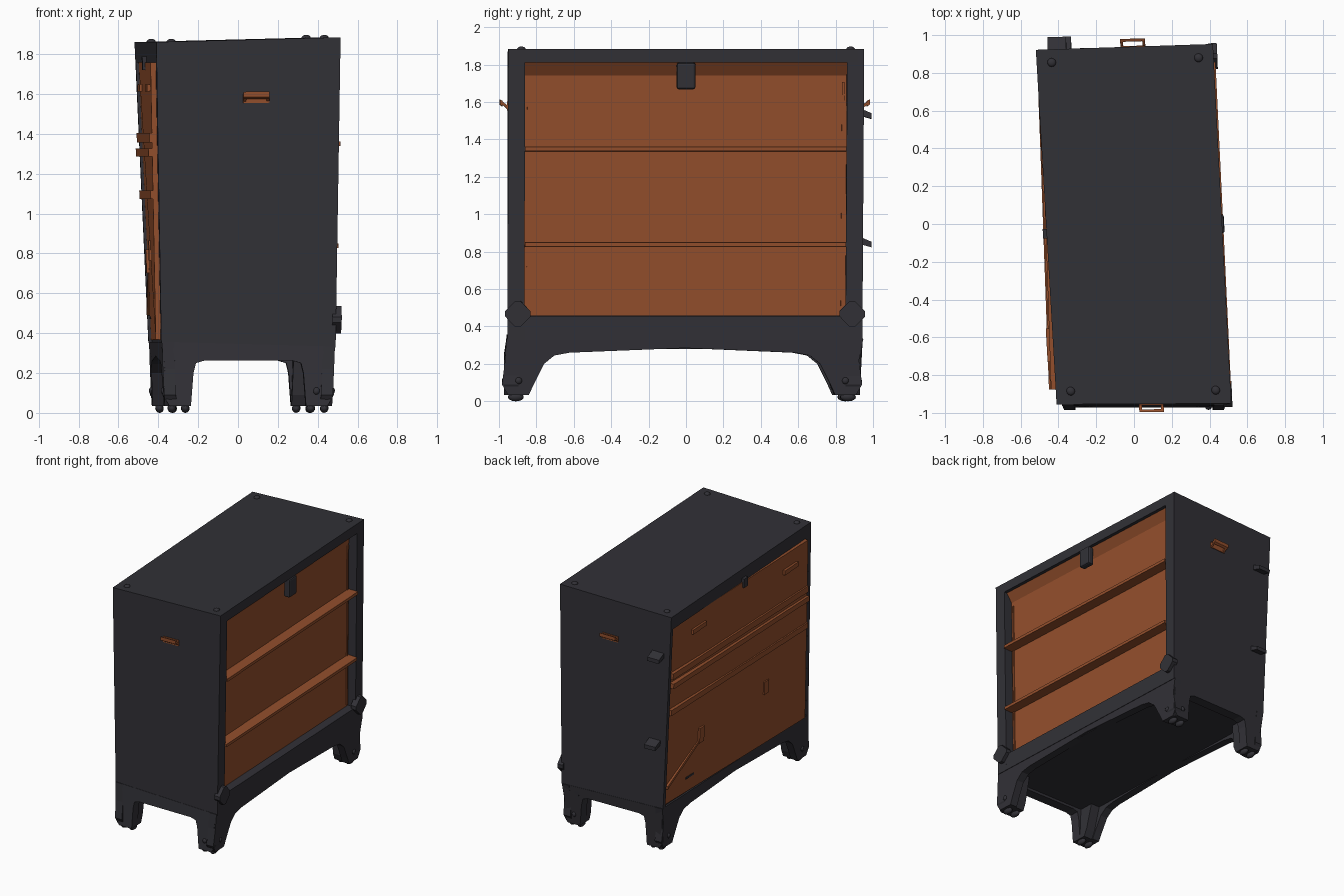
import bpy, bmesh, math
from mathutils import Vector, Matrix

if "Cube" in bpy.data.objects:
    bpy.data.objects.remove(bpy.data.objects["Cube"])

def material(name, col):
    m = bpy.data.materials.new(name)
    m.diffuse_color = (*col, 1)
    m.use_nodes = True
    m.node_tree.nodes["Principled BSDF"].inputs["Base Color"].default_value = m.diffuse_color
    return m

DARK = material("charcoal", (0.031, 0.030, 0.037))
ORANGE = material("rust orange", (0.29, 0.077, 0.025))

# The cabinet is slightly crooked: map a straight local box onto leaning corners
HX, HY = 0.47, 0.945
TOP = [(-0.41, -0.955), (0.515, -0.95), (-0.52, 0.922), (0.418, 0.953)]
LOW = [(-0.385, -0.955), (0.49, -0.955), (-0.45, 0.925), (0.41, 0.943)]

def warp(p):
    t = min(1, max(0, (p.z - 0.35) / 1.53))
    x = p.x * (1 - 0.035 * max(0, 0.3 - p.z) / 0.3)
    u, v = (x / HX + 1) / 2, (p.y / HY + 1) / 2
    w = [(1 - u) * (1 - v), u * (1 - v), (1 - u) * v, u * v]
    q = [sum(w[i] * (LOW[i][k] * (1 - t) + TOP[i][k] * t) for i in range(4)) for k in (0, 1)]
    shift = -0.015 if p.z < 0.27 else 0
    return Vector((q[0], q[1] + shift, p.z + 0.012 * (2 * u - 1) * (2 * t - 1) * (p.z > 0.3)))

def finish(bm, name, mat, smooth=False):
    bmesh.ops.recalc_face_normals(bm, faces=bm.faces[:])
    for v in bm.verts:
        v.co = warp(v.co)
    me = bpy.data.meshes.new(name)
    bm.to_mesh(me)
    bm.free()
    me.materials.append(mat)
    for p in me.polygons:
        p.use_smooth = smooth
    ob = bpy.data.objects.new(name, me)
    bpy.context.collection.objects.link(ob)
    return ob

def add_prism(bm, pts, axis, lo, hi):
    def at(a, b, c):
        return {'x': (c, a, b), 'y': (a, c, b), 'z': (a, b, c)}[axis]
    A = [bm.verts.new(at(a, b, lo)) for a, b in pts]
    B = [bm.verts.new(at(a, b, hi)) for a, b in pts]
    bm.faces.new(A)
    bm.faces.new(B[::-1])
    n = len(pts)
    for i in range(n):
        bm.faces.new((A[i], A[(i + 1) % n], B[(i + 1) % n], B[i]))

def prism(name, mat, pts, axis, lo, hi):
    bm = bmesh.new()
    add_prism(bm, pts, axis, lo, hi)
    return finish(bm, name, mat)

def box(name, mat, x0, x1, y0, y1, z0, z1):
    return prism(name, mat, [(x0, y0), (x1, y0), (x1, y1), (x0, y1)], 'z', z0, z1)

def ball(name, mat, c, r):
    bm = bmesh.new()
    bmesh.ops.create_uvsphere(bm, u_segments=12, v_segments=8, radius=1,
        matrix=Matrix.Translation(c) @ Matrix.Diagonal((*r, 1)))
    finish(bm, name, mat, True)

# Dark case: top, end walls, right frame, floor
box("case_top", DARK, -HX, HX, -0.915, 0.915, 1.80, 1.873)
for s in (-1, 1):
    y = sorted((s * HY, s * 0.915))
    box("end_wall", DARK, -HX, HX, *y, 0.34, 1.873)
    y = sorted((s * 0.915, s * 0.855))
    box("right_frame_post", DARK, 0.36, HX, *y, 0.34, 1.80)
box("right_frame_sill", DARK, 0.36, HX, -0.855, 0.855, 0.34, 0.467)
box("case_floor", DARK, -0.45, 0.45, -0.92, 0.92, 0.28, 0.36)
box("left_frame_head", DARK, -HX, -0.40, -0.915, 0.915, 1.77, 1.80)

# Right side: deeply set panel with sloping head and shelf rails
prism("right_panel", ORANGE, [(-0.40, 0.36), (0.40, 0.36), (0.40, 1.735), (0.445, 1.80), (-0.40, 1.80)],
      'y', -0.862, 0.862)
for z in (1.347, 0.843):
    prism("shelf_rail", ORANGE, [(0.38, z - 0.014), (0.482, z - 0.012), (0.482, z + 0.01), (0.38, z + 0.014)],
          'y', -0.854, 0.854)
for s in (-1, 1):
    y = sorted((s * 0.83, s * 0.843))
    box("panel_side_trim", ORANGE, 0.38, 0.408, *y, 0.48, 1.70)
latch = box("right_latch", DARK, 0.43, 0.482, -0.05, 0.05, 1.66, 1.80)
m = latch.modifiers.new("bevel", 'BEVEL')
m.width, m.segments = 0.012, 2

# Corner braces on the right frame
for y in (-0.89, 0.89):
    oct_pts = [(y + 0.068 * a, 0.478 + 0.068 * b) for a, b in
               ((1, .2), (.2, 1), (-.2, 1), (-1, .2), (-1, -.2), (-.2, -1), (.2, -1), (1, -.2))]
    prism("corner_brace", DARK, oct_pts, 'x', 0.45, 0.50)

# Left side: orange door, set in at the back and standing out at the front
def door_x(y):
    return -0.455 - 0.042 * (0.915 - y) / 1.78

prism("left_door", ORANGE, [(-0.39, -0.865), (door_x(-0.865), -0.865), (door_x(0.915), 0.915), (-0.39, 0.915)],
      'z', 0.355, 1.77)
box("left_front_post", DARK, -HX, -0.39, -0.915, -0.865, 0.355, 1.77)

# Horizontal rails across the door
for z, h, d in ((1.385, 0.024, 0.012), (1.31, 0.02, 0.02), (1.095, 0.022, 0.012)):
    a, b = -0.865, 0.905
    prism("door_rail", ORANGE, [(-0.42, a), (door_x(a) - d, a), (door_x(b) - d - 0.016, b), (-0.42, b)],
          'z', z - h, z + h)

# Pulls, latch, slot and brace on the door
for y, z, w, h in ((0.56, 1.64, 0.09, 0.018), (-0.63, 1.64, 0.09, 0.018),
                   (0.48, 0.755, 0.03, 0.06), (-0.34, 0.81, 0.03, 0.05)):
    box("door_pull", ORANGE, door_x(y) - 0.018, -0.44, y - w, y + w, z - h, z + h)
box("door_latch", DARK, -0.492, -0.45, -0.06, -0.01, 1.73, 1.80)
box("door_slot", DARK, door_x(0.6) - 0.006, -0.44, 0.55, 0.65, 0.46, 0.475)
prism("door_diagonal_brace", ORANGE, [(0.90, 0.48), (0.90, 0.505), (0.50, 0.72), (0.50, 0.695)], 'x', -0.475, -0.43)

# Carrying handles on both ends
for s in (-1, 1):
    bm = bmesh.new()
    arm = [(s * 0.94, 1.555), (s * 0.985, 1.595), (s * 0.985, 1.61), (s * 0.94, 1.575)]
    bar = [(s * 0.973, 1.575), (s * 0.988, 1.585), (s * 0.988, 1.612), (s * 0.973, 1.606)]
    for lo, hi in ((-0.027, -0.012), (0.092, 0.107)):
        add_prism(bm, arm, 'x', lo, hi)
    add_prism(bm, bar, 'x', -0.027, 0.107)
    finish(bm, "end_handle", ORANGE)
    y = sorted((s * 0.94, s * 0.95))
    box("handle_plate", ORANGE, -0.027, 0.107, *y, 1.555, 1.60)

# Hinge plates on the back
for z in (1.545, 0.85):
    prism("back_hinge", DARK, [(0.94, z - 0.01), (0.94, z + 0.03), (1.01, z), (1.01, z - 0.03)], 'x', -0.42, -0.32)

# Skirt with flared legs: one arched profile per side
def arch(half, mid_z, L):
    pts = half + [(L - 0.02, 0.035), (L + 0.012, 0.09), (L - 0.005, 0.22), (L + 0.003, 0.345)]
    return [(0, mid_z)] + pts + [(-a, b) for a, b in pts[::-1]]

long_side = arch([(0.6, 0.26), (0.68, 0.245), (0.735, 0.2), (0.79, 0.09), (0.815, 0.035)], 0.285, 0.947)
short_side = arch([(0.24, 0.262), (0.285, 0.25), (0.30, 0.2), (0.32, 0.035)], 0.262, 0.46)
for s in (-1, 1):
    x = sorted((s * 0.40, s * 0.466))
    prism("side_skirt", DARK, long_side, 'x', *x)
    y = sorted((s * 0.87, s * 0.947))
    prism("end_skirt", DARK, short_side, 'y', *y)

# Leg cores, foot rollers and bolts
for sx in (-1, 1):
    for sy in (-1, 1):
        x = sorted((sx * 0.32, sx * 0.455))
        core = [(sy * 0.76, 0.31), (sy * 0.80, 0.09), (sy * 0.825, 0.035), (sy * 0.925, 0.035), (sy * 0.94, 0.31)]
        prism("leg_core", DARK, core, 'x', *x)
        for fx in (0.35, 0.425):
            ball("foot_roller", DARK, (sx * fx, sy * 0.885, 0.023), (0.024, 0.042, 0.023))
        ball("leg_side_bolt", DARK, (sx * 0.467, sy * 0.87, 0.11), (0.013, 0.018, 0.018))
        if sx > 0:
            ball("leg_end_bolt", DARK, (0.375, sy * 0.947, 0.11), (0.018, 0.012, 0.018))
        ball("top_bolt", DARK, (sx * 0.39, sy * 0.875, 1.873), (0.023, 0.023, 0.014))
